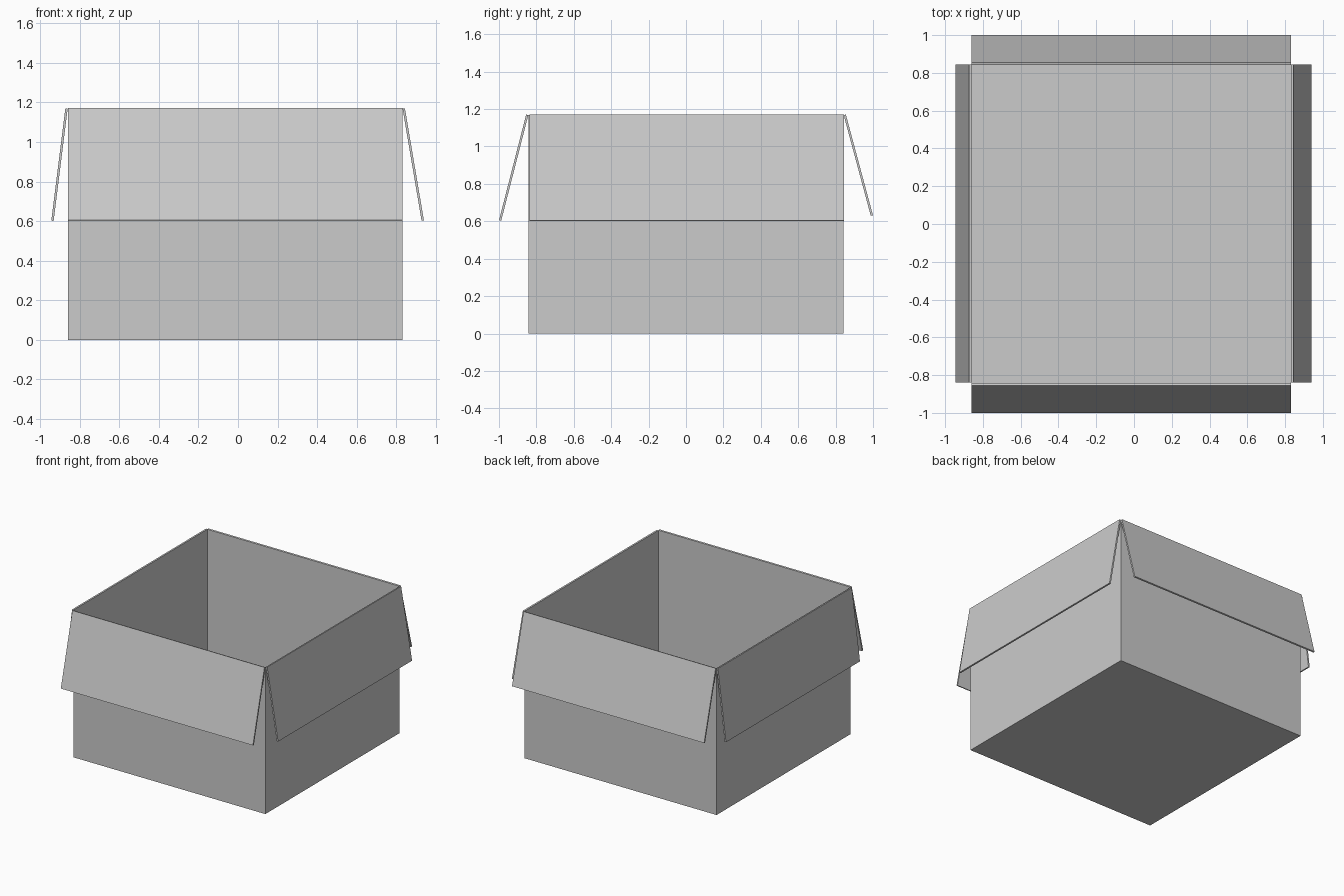
import bpy
import bmesh
from mathutils import Vector

if "Cube" in bpy.data.objects:
    bpy.data.objects.remove(bpy.data.objects["Cube"])

# Box extents and card thickness
X0, X1, Y0, Y1, TOP = -0.859, 0.831, -0.843, 0.843, 1.168
CARD = 0.012


def finish(bm, name):
    mesh = bpy.data.meshes.new(name)
    bm.to_mesh(mesh)
    bm.free()
    obj = bpy.data.objects.new(name, mesh)
    bpy.context.collection.objects.link(obj)
    return obj


# Open carton: a thin sheet shell without a lid
bm = bmesh.new()
bmesh.ops.create_cube(bm, size=1)
bmesh.ops.scale(bm, vec=(X1 - X0, Y1 - Y0, TOP), verts=bm.verts)
bmesh.ops.translate(bm, vec=((X0 + X1) / 2, (Y0 + Y1) / 2, TOP / 2), verts=bm.verts)
bm.normal_update()
lid = [f for f in bm.faces if f.normal.z > 0.9]
bmesh.ops.delete(bm, geom=lid, context='FACES_ONLY')
finish(bm, "carton_body")


def flap(name, axis, hinge, tip, tip_z, start, end):
    """Card panel hanging outward from a rim edge; axis 0 tilts in x, 1 in y."""
    a, b = Vector((hinge, TOP)), Vector((tip, tip_z))
    d = (b - a).normalized()
    n = Vector((-d.y, d.x))
    if n.x * hinge < 0:
        n = -n
    n *= CARD
    profile = [a, a + n, b + n, b]

    def point(p, along):
        return (p.x, along, p.y) if axis == 0 else (along, p.x, p.y)

    bm = bmesh.new()
    face = bm.faces.new([bm.verts.new(point(p, start)) for p in profile])
    side = bmesh.ops.extrude_face_region(bm, geom=[face], use_keep_orig=True)
    moved = [v for v in side["geom"] if isinstance(v, bmesh.types.BMVert)]
    shift = Vector((0, end - start, 0)) if axis == 0 else Vector((end - start, 0, 0))
    bmesh.ops.translate(bm, vec=shift, verts=moved)
    bmesh.ops.recalc_face_normals(bm, faces=bm.faces)
    finish(bm, name)


# Four folded-down flaps
flap("left_flap", 0, X0 - 0.002, -0.932, 0.601, -0.838, 0.845)
flap("right_flap", 0, X1 + 0.001, 0.928, 0.602, -0.838, 0.845)
flap("front_flap", 1, Y0, -0.988, 0.603, X0, X1)
flap("back_flap", 1, Y1, 0.988, 0.629, X0, X1)
